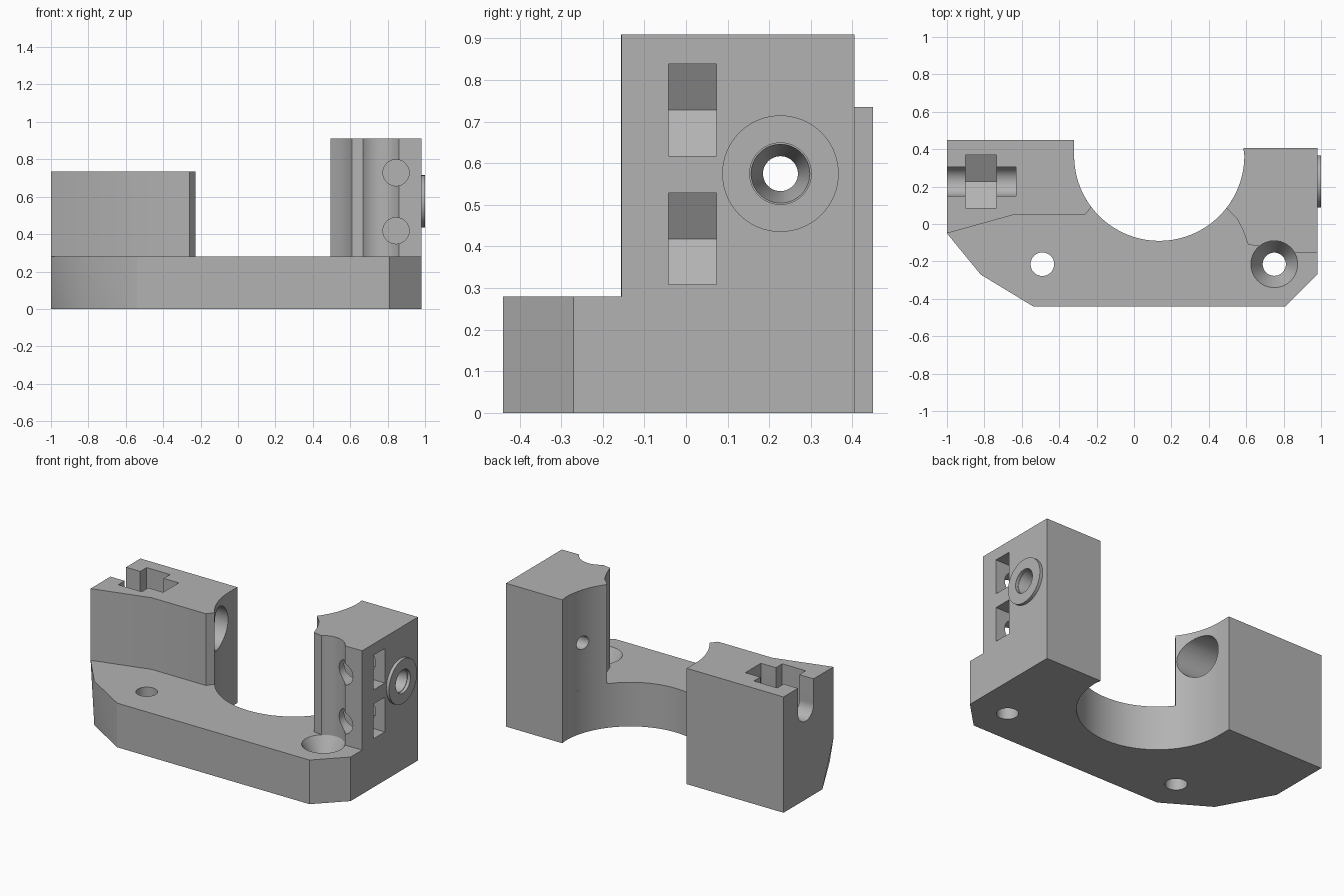
import bpy, bmesh
from math import cos, sin, pi, radians, sqrt
from mathutils import Vector

cube = bpy.data.objects.get("Cube")
if cube:
    bpy.data.objects.remove(cube, do_unlink=True)

grey = bpy.data.materials.new("light grey")
grey.use_nodes = True
GREY = (0.45, 0.45, 0.45, 1)
grey.diffuse_color = GREY
grey.node_tree.nodes["Principled BSDF"].inputs["Base Color"].default_value = GREY


def add_object(name, bm):
    bmesh.ops.recalc_face_normals(bm, faces=bm.faces)
    mesh = bpy.data.meshes.new(name)
    bm.to_mesh(mesh)
    bm.free()
    mesh.materials.append(grey)
    obj = bpy.data.objects.new(name, mesh)
    bpy.context.collection.objects.link(obj)
    return obj


def arc(cx, cy, r, start, end, steps):
    angles = [radians(start + (end - start) * i / steps) for i in range(steps + 1)]
    return [(cx + r * cos(a), cy + r * sin(a)) for a in angles]


def prism(outline, z0, z1):
    """Extrude a closed outline between two heights."""
    bm = bmesh.new()
    low = [bm.verts.new((x, y, z0)) for x, y in outline]
    high = [bm.verts.new((x, y, z1)) for x, y in outline]
    bm.faces.new(low)
    bm.faces.new(high)
    n = len(outline)
    for i in range(n):
        j = (i + 1) % n
        bm.faces.new((low[i], low[j], high[j], high[i]))
    return bm, low, high


def rod(name, start, end, r0, r1=None, sides=48, turn=0.0):
    """Cylinder, cone or hexagonal bar between two points along one axis."""
    r1 = r0 if r1 is None else r1
    a, b = Vector(start), Vector(end)
    axis = (b - a).normalized()
    u = Vector((0, 0, 1)) if abs(axis.z) < 0.5 else Vector((1, 0, 0))
    v = axis.cross(u)
    bm = bmesh.new()
    rings = []
    for p, r in ((a, r0), (b, r1)):
        ring = []
        for i in range(sides):
            t = turn + 2 * pi * i / sides
            ring.append(bm.verts.new(p + u * r * cos(t) + v * r * sin(t)))
        bm.faces.new(ring)
        rings.append(ring)
    for i in range(sides):
        j = (i + 1) % sides
        bm.faces.new((rings[0][i], rings[0][j], rings[1][j], rings[1][i]))
    return add_object(name, bm)


def box(name, low, high):
    corners = [(low[0], low[1]), (high[0], low[1]), (high[0], high[1]), (low[0], high[1])]
    return add_object(name, prism(corners, low[2], high[2])[0])


def cut(target, cutters):
    for c in cutters:
        c.hide_render = True
        mod = target.modifiers.new("cut", "BOOLEAN")
        mod.operation = "DIFFERENCE"
        mod.solver = "EXACT"
        mod.object = c
        bpy.context.view_layer.objects.active = target
        bpy.ops.object.modifier_apply(modifier=mod.name)
        bpy.data.objects.remove(c, do_unlink=True)


# Shared dimensions
CX, CY, R = 0.135, 0.365, 0.455      # round opening
BASE, LEFT_TOP, RIGHT_TOP = 0.28, 0.735, 0.91
SX, SY = 0.75, -0.215                # countersunk screw
BY, BZ = 0.227, 0.575                # cross bolt axis

# Base plate with the round opening and an undercut corner
outline = [(-1, 0.45), (-0.32, 0.45)] + arc(CX, CY, R, 180, 360, 60)
outline += [(0.585, 0.405), (0.98, 0.405), (0.98, -0.27), (0.81, -0.44),
            (-0.54, -0.44), (-0.82, -0.27), (-1, -0.05)]
bm, low, high = prism(outline, 0, BASE)
low[-1].co.y = 0.06
bmesh.ops.connect_verts(bm, verts=[low[-2], high[-1]])
base = add_object("base_plate", bm)
cut(base, [
    rod("plain_hole", (-0.49, SY, -0.1), (-0.49, SY, 0.5), 0.063),
    rod("screw_hole", (SX, SY, -0.1), (SX, SY, 0.5), 0.062),
    rod("countersink", (SX, SY, 0.17), (SX, SY, BASE + 0.01), 0.062, 0.131),
])

# Block at the open end: bolt slot, nut trap and round bore
outline = [(-1, 0.45), (-0.32, 0.45)] + arc(CX, CY, R, 180, 217, 14)
outline += [(-0.26, 0.05), (-0.64, 0.05), (-1, -0.05)]
slot_block = add_object("slotted_block", prism(outline, BASE, LEFT_TOP)[0])
NUT = 0.1425
cut(slot_block, [
    rod("bolt_slot", (-1.1, BY, BZ), (-0.63, BY, BZ), 0.078),
    box("bolt_slot_mouth", (-1.1, BY - 0.078, BZ), (-0.63, BY + 0.078, 1)),
    rod("nut_trap", (-0.9, BY, BZ), (-0.735, BY, BZ), NUT * 2 / sqrt(3), sides=6),
    box("nut_trap_mouth", (-0.9, BY - NUT, BZ), (-0.735, BY + NUT, 1)),
    rod("bolt_bore", (-0.7, BY, BZ), (-0.4, BY, BZ), 0.075),
    rod("wide_bore", (-0.5, BY, BZ - 0.01), (0, BY, BZ - 0.01), 0.13),
])

# Tall post, relieved around the countersunk screw
outline = arc(CX, CY, R, 322, 360, 14) + [(0.585, 0.405), (0.98, 0.405), (0.98, -0.155)]
outline += arc(SX, SY, 0.125, 28, 130, 20)
outline += [(0.61, -0.11), (0.585, -0.04), (0.55, 0.03)]
post = add_object("tall_post", prism(outline, BASE, RIGHT_TOP)[0])
HX, TRAP = 0.845, 0.11
cutters = [
    rod("cross_hole", (0.3, BY, BZ), (1.1, BY, BZ), 0.042),
    rod("cross_countersink", (0.86, BY, BZ), (0.99, BY, BZ), 0.042, 0.073),
]
for z in (0.418, 0.728):
    cutters += [
        rod("front_hole", (HX, -0.3, z), (HX, 0.15, z), 0.07),
        rod("side_nut_trap", (HX, -0.042, z), (HX, 0.073, z),
            TRAP * 2 / sqrt(3), sides=6, turn=pi / 6),
        box("side_nut_mouth", (HX, -0.042, z - TRAP), (1.1, 0.073, z + TRAP)),
    ]
cut(post, cutters)

# Raised washer around the cross hole
washer = rod("washer_ring", (0.97, BY, BZ), (1.0, BY, BZ), 0.14, sides=64)
cut(washer, [rod("washer_hole", (0.9, BY, BZ), (1.1, BY, BZ), 0.074)])

# Smooth the curved walls and keep the machined edges sharp
for obj in (base, slot_block, post, washer):
    bpy.ops.object.select_all(action="DESELECT")
    obj.select_set(True)
    bpy.context.view_layer.objects.active = obj
    bpy.ops.object.shade_smooth_by_angle(angle=radians(20))
